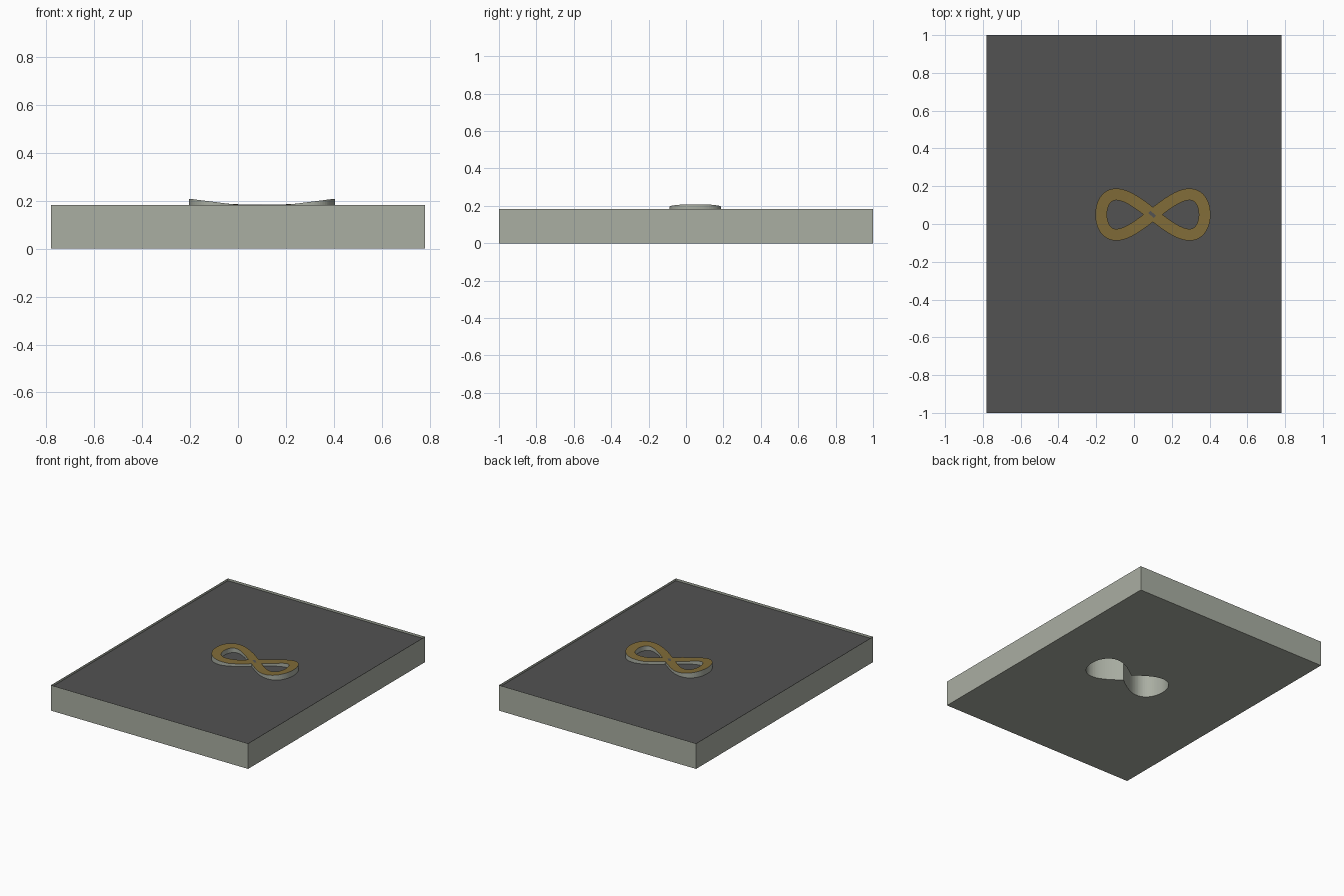
import bpy, bmesh, math

if "Cube" in bpy.data.objects:
    bpy.data.objects.remove(bpy.data.objects["Cube"])

W, D, H, FLOOR = 0.78, 1.0, 0.182, 0.166     # half width, half depth, rim and panel height
CX, CY = 0.10, 0.05                          # ornament centre
A, B, HW, N = 0.274, 0.107, 0.031, 64        # loop size, half band width, steps


def material(name, rgb):
    m = bpy.data.materials.new(name)
    m.diffuse_color = (*rgb, 1)
    m.use_nodes = True
    m.node_tree.nodes["Principled BSDF"].inputs["Base Color"].default_value = m.diffuse_color
    return m


pale = material("pale grey", (0.40, 0.425, 0.365))
dark = material("dark grey", (0.085, 0.085, 0.085))
bronze = material("bronze", (0.22, 0.15, 0.04))


def finish(bm, name, mats):
    bmesh.ops.remove_doubles(bm, verts=bm.verts, dist=1e-5)
    me = bpy.data.meshes.new(name)
    bm.to_mesh(me)
    bm.free()
    ob = bpy.data.objects.new(name, me)
    bpy.context.collection.objects.link(ob)
    for m in mats:
        me.materials.append(m)
    return ob


def face(bm, pts, mat=0):
    pts = [p for i, p in enumerate(pts) if math.dist(p, pts[i - 1]) > 1e-6]
    if len(pts) > 2:
        bm.faces.new([bm.verts.new(p) for p in pts]).material_index = mat


def top_z(p):
    # the band rises towards both outer ends
    return 0.185 + 0.023 * min(1, max(0, (abs(p[0]) - 0.12) / 0.18))


def at(p, z):
    return (p[0] + CX, p[1] + CY, z)


# Outer and inner edges of one loop of the band, clipped at the crossing
length = math.hypot(A, 2 * B)
notch, tip = HW * length / A, HW * length / (2 * B)
outer, inner = [], []
for i in range(N + 1):
    t = math.pi * i / N
    x, y = A * math.sin(t), B * math.sin(2 * t)
    dx, dy = A * math.cos(t), 2 * B * math.cos(2 * t)
    l = math.hypot(dx, dy)
    nx, ny = -dy / l * HW, dx / l * HW
    side = 1 if i < N / 2 else -1
    o, n = (x + nx, y + ny), (x - nx, y - ny)
    outer.append(o if o[0] > 0 and 0 < i < N else (0, side * notch))
    inner.append(n if i == N / 2 or n[1] * side > 0 else (tip, 0))


def turned(pts):
    return [(-x, -y) for x, y in pts]


lobes = [(outer, inner), (turned(outer), turned(inner))]

# Slab: rim walls, underside with a shaped opening, and walls of the opening
bm = bmesh.new()
rect = [(-W, -D), (W, -D), (W, D), (-W, D)]
for i in range(4):
    p, q = rect[i], rect[(i + 1) % 4]
    face(bm, [(*p, 0), (*q, 0), (*q, H), (*p, H)])
for o, _ in lobes:
    for p, q in zip(o, o[1:]):
        face(bm, [at(p, 0), at(q, 0), at(q, top_z(q)), at(p, top_z(p))])
bmesh.ops.remove_doubles(bm, verts=bm.verts, dist=1e-5)
low = [e for e in bm.edges if all(v.co.z < 1e-6 for v in e.verts)]
bmesh.ops.triangle_fill(bm, edges=low, use_beauty=True, normal=(0, 0, -1))
finish(bm, "slab", [pale])

# Dark panel set just below the rim
bm = bmesh.new()
face(bm, [(*p, FLOOR) for p in rect])
finish(bm, "top_panel", [dark])

# Figure-eight band: bronze top and pale inner walls
bm = bmesh.new()
for o, n in lobes:
    for i in range(N):
        face(bm, [at(p, top_z(p)) for p in (n[i], n[i + 1], o[i + 1], o[i])], 0)
        p, q = n[i + 1], n[i]
        face(bm, [at(p, FLOOR), at(q, FLOOR), at(q, top_z(q)), at(p, top_z(p))], 1)
centre = [(0, notch), (-tip, 0), (0, -notch), (tip, 0)]
face(bm, [at(p, 0.185) for p in centre], 0)
finish(bm, "band", [bronze, pale])

# Small dark slot at the crossing
bm = bmesh.new()
slot = [(-0.024, 0.008), (-0.012, 0.02), (0.016, -0.006), (0.004, -0.018)]
face(bm, [at(p, 0.1855) for p in reversed(slot)][::-1][::-1])
for f in bm.faces:
    f.normal_update()
    if f.normal.z < 0:
        f.normal_flip()
finish(bm, "crossing_slot", [dark])
